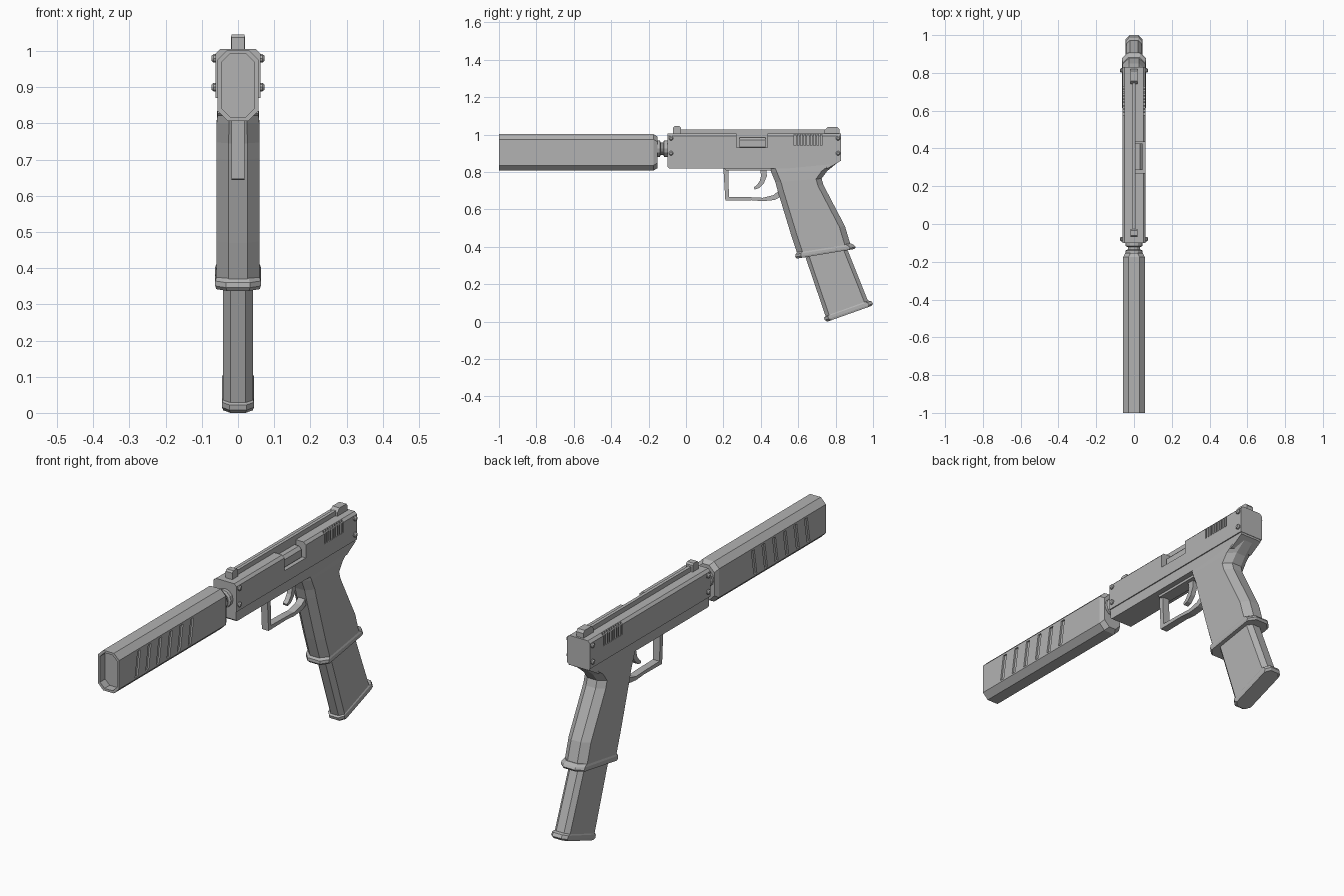
import bpy, bmesh, math
from mathutils import Vector

if "Cube" in bpy.data.objects:
    bpy.data.objects.remove(bpy.data.objects["Cube"])

mat = bpy.data.materials.new("matte grey")
mat.diffuse_color = (0.45, 0.45, 0.45, 1)
mat.use_nodes = True
mat.node_tree.nodes["Principled BSDF"].inputs["Base Color"].default_value = mat.diffuse_color


def finish(name, bm):
    bmesh.ops.recalc_face_normals(bm, faces=bm.faces)
    me = bpy.data.meshes.new(name)
    bm.to_mesh(me)
    bm.free()
    ob = bpy.data.objects.new(name, me)
    bpy.context.collection.objects.link(ob)
    me.materials.append(mat)
    return ob


def add_loft(bm, rings):
    vs = [[bm.verts.new(p) for p in r] for r in rings]
    n = len(rings[0])
    for a, b in zip(vs, vs[1:]):
        for i in range(n):
            bm.faces.new((a[i], a[(i + 1) % n], b[(i + 1) % n], b[i]))
    bm.faces.new(vs[0])
    bm.faces.new(vs[-1][::-1])


def loft(name, rings):
    bm = bmesh.new()
    add_loft(bm, rings)
    return finish(name, bm)


def side_rings(pts, x0, x1):
    """Side outline (y, z) extruded across x."""
    return [[(x, y, z) for y, z in pts] for x in (x0, x1)]


def box_rings(x0, x1, y0, y1, z0, z1):
    return side_rings([(y0, z0), (y1, z0), (y1, z1), (y0, z1)], x0, x1)


def oct_ring(f, r, w, cx=0.028, c=0.028):
    """Chamfered rectangle spanning side-view points f to r, half width w."""
    f, r = Vector(f), Vector(r)
    d = (r - f).normalized() * c
    half = [(w - cx, f), (w, f + d), (w, r - d), (w - cx, r)]
    pts = [(x, p.x, p.y) for x, p in half]
    return pts + [(-x, y, z) for x, y, z in reversed(pts)]


def cut(ob, ring_sets):
    bm = bmesh.new()
    for rings in ring_sets:
        add_loft(bm, rings)
    cutter = finish("cutter", bm)
    cutter.hide_render = True
    m = ob.modifiers.new("cut", 'BOOLEAN')
    m.operation, m.solver, m.object = 'DIFFERENCE', 'EXACT', cutter
    dg = bpy.context.evaluated_depsgraph_get()
    me = bpy.data.meshes.new_from_object(ob.evaluated_get(dg))
    ob.modifiers.clear()
    ob.data = me
    bpy.data.objects.remove(cutter)


def strip(name, path, widths, hw):
    """Flat bar following a side-view path, with mitred corners."""
    P = [Vector(p) for p in path]
    left, right = [], []
    for i, p in enumerate(P):
        a = (p - P[i - 1]).normalized() if i else (P[1] - p).normalized()
        b = (P[i + 1] - p).normalized() if i < len(P) - 1 else a
        t = (a + b).normalized()
        n = Vector((-t.y, t.x)) * (widths[i] / 2 / max(0.5, t.dot(a)))
        left.append(p + n)
        right.append(p - n)
    rings = [[(-hw, *l), (hw, *l), (hw, *r), (-hw, *r)] for l, r in zip(left, right)]
    return loft(name, rings)


def disc_ring(y, r, zc, n=12):
    return [(r * math.cos(2 * math.pi * i / n), y, zc + r * math.sin(2 * math.pi * i / n))
            for i in range(n)]


# Front tube with recessed mouth and slanted side slots
tube = loft("front_tube", [
    oct_ring((-0.153, 0.82), (-0.153, 0.99), 0.046),
    oct_ring((-0.175, 0.807), (-0.175, 1.003), 0.057),
    oct_ring((-1, 0.807), (-1, 1.003), 0.057),
    oct_ring((-1, 0.818), (-1, 0.992), 0.046, 0.024, 0.024),
    oct_ring((-0.96, 0.818), (-0.96, 0.992), 0.046, 0.024, 0.024)])
slots = []
for i in range(6):
    y = -0.855 + 0.082 * i
    pts = [(y - 0.021, 0.843), (y + 0.001, 0.843), (y + 0.021, 0.965), (y - 0.001, 0.965)]
    for s in (-1, 1):
        slots.append(side_rings(pts, s * 0.049, s * 0.075))
cut(tube, slots)

# Neck joining tube and body
loft("neck", [disc_ring(y, r, 0.925) for y, r in
              ((-0.17, 0.044), (-0.14, 0.044), (-0.135, 0.033),
               (-0.122, 0.033), (-0.117, 0.044), (-0.09, 0.044))])

# Upper slide with side window and rear grooves
half = [(0.062, 0.87), (0.062, 0.993), (0.05, 1.005)]
outline = half + [(-x, z) for x, z in reversed(half)]
slide = loft("slide", [[(x, y, z) for x, z in outline] for y in (-0.1, 0.83)])
cuts = [box_rings(0.008, 0.09, 0.27, 0.435, 0.93, 1.05)]
for i in range(9):
    y = 0.578 + 0.0175 * i
    for s in (-1, 1):
        cuts.append(box_rings(s * 0.051, s * 0.09, y, y + 0.009, 0.943, 1.02))
cut(slide, cuts)
loft("window_block", [oct_ring((y, 0.92), (y, 0.985), 0.046, 0.014, 0.014)
                      for y in (0.285, 0.425)])

# Lower frame and trigger housing
loft("frame", side_rings([(-0.098, 0.872), (-0.098, 0.828), (-0.09, 0.82), (0.76, 0.82),
                          (0.828, 0.86), (0.828, 0.872)], -0.057, 0.057))
loft("trigger_housing", side_rings([(0.2, 0.825), (0.215, 0.808), (0.48, 0.808),
                                    (0.48, 0.825)], -0.03, 0.03))

# Sights and top rib
loft("top_rib", box_rings(-0.008, 0.008, -0.04, 0.76, 1.0, 1.028))
loft("front_sight", side_rings([(-0.07, 1.0), (-0.07, 1.037), (-0.062, 1.045),
                                (-0.034, 1.045), (-0.027, 1.037), (-0.027, 1.0)], -0.018, 0.018))
loft("rear_sight", side_rings([(0.74, 1.0), (0.74, 1.022), (0.757, 1.04), (0.81, 1.04),
                               (0.82, 1.028), (0.82, 1.0)], -0.019, 0.019))

# Screws on both sides
bm = bmesh.new()
for s in (-1, 1):
    for y in (-0.08, 0.813):
        for z in (0.98, 0.9):
            add_loft(bm, [[(s * x, y + r * math.cos(math.pi * k / 5),
                            z + r * math.sin(math.pi * k / 5)) for k in range(10)]
                          for x, r in ((0.055, 0.012), (0.068, 0.012), (0.073, 0.007))])
finish("screws", bm)

# Trigger guard and trigger
strip("trigger_guard", [(0.213, 0.82), (0.22, 0.657), (0.35, 0.657), (0.41, 0.653),
                        (0.47, 0.663), (0.53, 0.70)],
      [0.026, 0.02, 0.016, 0.018, 0.026, 0.04], 0.018)
strip("trigger", [(0.412, 0.82), (0.417, 0.78), (0.405, 0.745), (0.385, 0.722), (0.365, 0.712)],
      [0.034, 0.03, 0.025, 0.02, 0.012], 0.012)

# Grip
loft("grip", [oct_ring(f, r, w, 0.034, 0.03) for f, r, w in (
    ((0.445, 0.825), (0.825, 0.862), 0.056),
    ((0.455, 0.80), (0.755, 0.805), 0.059),
    ((0.478, 0.745), (0.725, 0.765), 0.06),
    ((0.49, 0.70), (0.735, 0.73), 0.06),
    ((0.56, 0.47), (0.85, 0.51), 0.06),
    ((0.595, 0.365), (0.88, 0.41), 0.06))])
loft("grip_collar", [oct_ring(f, r, w, 0.03, 0.03) for f, r, w in (
    ((0.595, 0.372), (0.882, 0.418), 0.059),
    ((0.585, 0.36), (0.9, 0.408), 0.063),
    ((0.584, 0.346), (0.907, 0.398), 0.063),
    ((0.592, 0.337), (0.9, 0.388), 0.06))])

# Magazine and base plate
loft("magazine", [oct_ring(f, r, 0.041, 0.02, 0.02) for f, r in (
    ((0.625, 0.385), (0.845, 0.43)), ((0.75, 0.018), (0.977, 0.1)))])
loft("magazine_base", [oct_ring(f, r, w, 0.02, 0.022) for f, r, w in (
    ((0.748, 0.03), (0.975, 0.112), 0.041),
    ((0.738, 0.022), (0.99, 0.11), 0.044),
    ((0.742, 0.008), (1.0, 0.096), 0.044),
    ((0.756, 0.0), (0.992, 0.084), 0.041))])
